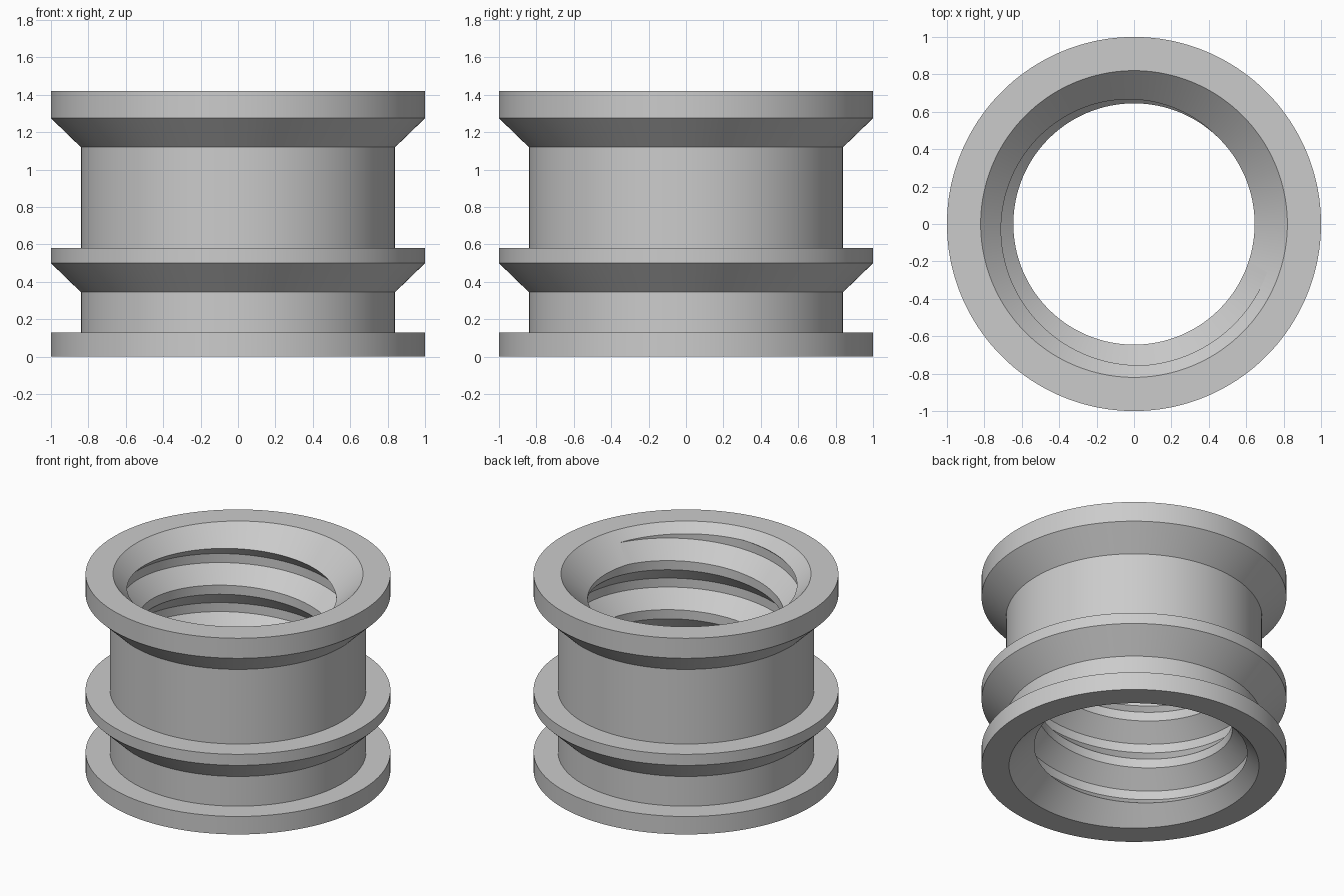
import bpy
import bmesh
from math import cos, sin, pi

old = bpy.data.objects.get("Cube")
if old:
    bpy.data.objects.remove(old, do_unlink=True)

HEIGHT, RIM, MINOR, MAJOR = 1.42, 0.82, 0.645, 0.757
PITCH, PHASE, FLOOR = 0.355, 0.311, 0.065
DEPTH = MAJOR - MINOR
CREST = PITCH - FLOOR - 2 * DEPTH
SEGMENTS = 180
BREAKS = (0, FLOOR, FLOOR + DEPTH, FLOOR + DEPTH + CREST)

# Outer wall with flanges, from bottom rim to top rim
OUTER = [(RIM, 0), (1, 0), (1, 0.13), (0.84, 0.13), (0.84, 0.345), (1, 0.5),
         (1, 0.58), (0.84, 0.58), (0.84, 1.12), (1, 1.275), (1, HEIGHT), (RIM, HEIGHT)]


def thread_radius(z, rise):
    """Bore radius of the trapezoidal helical groove."""
    w = (z - rise - PHASE) % PITCH
    if w < FLOOR:
        return MAJOR
    if w < FLOOR + DEPTH:
        return MAJOR - (w - FLOOR)
    if w < FLOOR + DEPTH + CREST:
        return MINOR
    return MINOR + (w - FLOOR - DEPTH - CREST)


def crossing(end, rise):
    """Height where the end chamfer meets the thread."""
    inner, outer = HEIGHT / 2, end
    for _ in range(40):
        mid = (inner + outer) / 2
        if thread_radius(mid, rise) > RIM - abs(end - mid):
            inner = mid
        else:
            outer = mid
    return inner


def section(rise):
    """Closed cross-section of the ring at one angle."""
    low, high = crossing(0, rise), crossing(HEIGHT, rise)
    bore = []
    for turn in range(5, -4, -1):
        for b in reversed(BREAKS):
            z = min(max(turn * PITCH + PHASE + b + rise, low), high)
            if z in (low, high):
                r = RIM - min(z, HEIGHT - z)
            else:
                r = MINOR if b >= FLOOR + DEPTH else MAJOR
            bore.append((r, z))
    return OUTER + bore


# Sweep the cross-section round the axis
bm = bmesh.new()
loops = []
for i in range(SEGMENTS + 1):
    turn = i / SEGMENTS
    a = 2 * pi * turn
    loops.append([bm.verts.new((r * cos(a), r * sin(a), z))
                  for r, z in section(PITCH * turn)])
for p, q in zip(loops, loops[1:]):
    for k in range(len(p)):
        n = (k + 1) % len(p)
        bm.faces.new((p[k], q[k], q[n], p[n]))
bmesh.ops.remove_doubles(bm, verts=bm.verts, dist=0.00002)
bmesh.ops.recalc_face_normals(bm, faces=bm.faces)
mesh = bpy.data.meshes.new("threaded_ring")
bm.to_mesh(mesh)
bm.free()

# Plain grey finish
grey = bpy.data.materials.new("light_grey")
grey.use_nodes = True
colour = (0.6, 0.6, 0.6, 1)
grey.diffuse_color = colour
for node in grey.node_tree.nodes:
    if node.type == 'BSDF_PRINCIPLED':
        node.inputs["Base Color"].default_value = colour
mesh.materials.append(grey)

ring = bpy.data.objects.new("threaded_ring", mesh)
bpy.context.collection.objects.link(ring)
bpy.ops.object.select_all(action='DESELECT')
ring.select_set(True)
bpy.context.view_layer.objects.active = ring
bpy.ops.object.shade_smooth_by_angle(angle=pi / 6)
